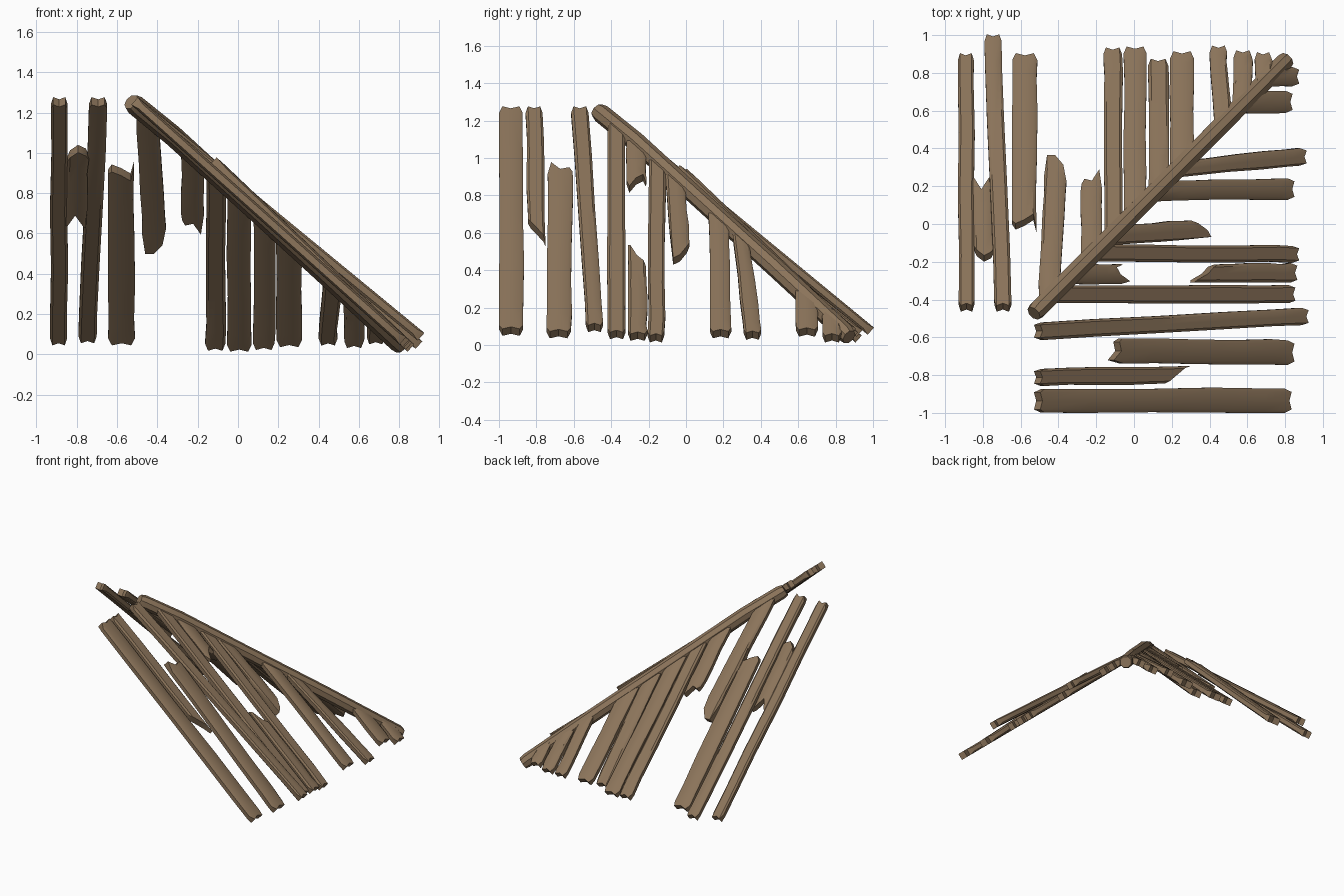
import bpy, bmesh, math, random
from mathutils import Vector

if "Cube" in bpy.data.objects:
    bpy.data.objects.remove(bpy.data.objects["Cube"])

random.seed(4)
SLOPE = 0.894
ANG = math.atan(SLOPE)
THICK = 0.05
HIP = 0.06                                   # hip line in plan: y = x + HIP
COLS = (-1, -0.72, 0, 0.72, 1)               # columns across a board
DEPTH = (0.6, 1, 1, 1, 0.6)                  # rounded board edges
CLEAN = (0.03, 0, 0.012, 0, 0.03)            # sawn end, softly worn

wood = bpy.data.materials.new("weathered brown wood")
wood.diffuse_color = (0.26, 0.175, 0.103, 1)
wood.use_nodes = True
wood.node_tree.nodes["Principled BSDF"].inputs["Base Color"].default_value = wood.diffuse_color


def finish(bm, name):
    bmesh.ops.recalc_face_normals(bm, faces=bm.faces)
    me = bpy.data.meshes.new(name)
    bm.to_mesh(me)
    bm.free()
    me.materials.append(wood)
    ob = bpy.data.objects.new(name, me)
    bpy.context.collection.objects.link(ob)
    bpy.context.view_layer.objects.active = ob
    ob.select_set(True)
    bpy.ops.object.shade_smooth_by_angle(angle=math.radians(35))
    ob.select_set(False)


def loft(bm, rings):
    n = len(rings[0])
    for a, b in zip(rings, rings[1:]):
        for i in range(n):
            bm.faces.new((a[i], a[(i + 1) % n], b[(i + 1) % n], b[i]))


def board(side, name, s0, s1, c0, c1, w, lift0=0, lift1=0, top=CLEAN, low=CLEAN):
    """Board running down a roof slope: s along the run, c across it.
    s0=None mitres the top against the hip beam."""
    start = -0.51 if side == "x" else -0.445
    sign = -1 if side == "x" else 1
    bm = bmesh.new()
    rings = []
    for t in (0, 0.2, 0.45, 0.7, 0.9, 1):
        wid = w * (1 + random.uniform(-0.04, 0.04)) / 2
        wob = random.uniform(-0.003, 0.003)
        up, down = [], []
        for u, d, a, b in zip(COLS, DEPTH, top, low):
            if s0 is None:
                sa = c0 + u * w / 2 + sign * HIP
            else:
                sa = s0 + 0.017 + a
            sb = s1 - 0.017 - b
            s = sa + (sb - sa) * t
            c = c0 + (c1 - c0) * t + u * wid + wob
            z = 1.255 - SLOPE * (s - start) + lift0 + (lift1 - lift0) * t
            for k, row in ((1, up), (-1, down)):
                h = k * d * THICK / 2
                p, q = s + h * math.sin(ANG), z + h * math.cos(ANG)
                row.append(bm.verts.new((p, c, q) if side == "x" else (c, p, q)))
        rings.append(up + down[::-1])
    loft(bm, rings)
    for r in (rings[0], rings[-1]):          # jagged end caps
        for i in range(4):
            bm.faces.new((r[i], r[i + 1], r[8 - i], r[9 - i]))
    finish(bm, name)


# Boards on the slope falling towards +x
X = [
    dict(s0=-0.53, s1=0.835, c0=-0.934, c1=-0.934, w=0.128),
    dict(s0=-0.53, s1=0.31, c0=-0.81, c1=-0.80, w=0.093, low=(0.14, 0.12, 0.08, 0.04, 0)),
    dict(s0=-0.14, s1=0.85, c0=-0.67, c1=-0.68, w=0.13, lift0=0.05, top=(0.06, 0, 0.04, 0.03, 0.05)),
    dict(s0=-0.53, s1=0.925, c0=-0.568, c1=-0.487, w=0.09, lift1=0.10),
    dict(s0=None, s1=0.855, c0=-0.373, c1=-0.37, w=0.095),
    dict(s0=None, s1=-0.02, c0=-0.265, c1=-0.265, w=0.105, low=(0.04, 0, 0.05, 0.07, 0.03)),
    dict(s0=0.29, s1=0.865, c0=-0.262, c1=-0.26, w=0.10, top=(0, 0.01, 0.07, 0.1, 0.13)),
    dict(s0=None, s1=0.875, c0=-0.155, c1=-0.158, w=0.09),
    dict(s0=None, s1=0.43, c0=-0.06, c1=-0.03, w=0.105, low=(0.15, 0.02, 0.04, 0.09, 0.12)),
    dict(s0=None, s1=0.85, c0=0.175, c1=0.185, w=0.11),
    dict(s0=None, s1=0.915, c0=0.29, c1=0.357, w=0.095, lift1=0.05),
    dict(s0=None, s1=0.84, c0=0.645, c1=0.645, w=0.115),
    dict(s0=None, s1=0.875, c0=0.775, c1=0.78, w=0.1),
]
# Boards on the slope falling towards +y
Y = [
    dict(s0=-0.465, s1=0.905, c0=-0.888, c1=-0.888, w=0.082),
    dict(s0=-0.20, s1=0.265, c0=-0.795, c1=-0.805, w=0.105, top=(0.06, 0.03, 0, 0.02, 0.05),
         low=(0.02, 0.02, 0.08, 0.02, 0)),
    dict(s0=-0.465, s1=1.005, c0=-0.692, c1=-0.748, w=0.088, lift1=0.10),
    dict(s0=-0.06, s1=0.905, c0=-0.58, c1=-0.578, w=0.13, lift0=0.055, top=(0.05, 0.03, 0.05, 0.08, 0)),
    dict(s0=None, s1=0.385, c0=-0.45, c1=-0.415, w=0.115, lift1=-0.03, low=(0.13, 0.02, 0.02, 0.07, 0.15)),
    dict(s0=None, s1=0.29, c0=-0.225, c1=-0.225, w=0.11, low=(0.07, 0.05, 0.06, 0, 0.1)),
    dict(s0=None, s1=0.935, c0=-0.11, c1=-0.11, w=0.098),
    dict(s0=None, s1=0.94, c0=0.005, c1=0.005, w=0.118),
    dict(s0=None, s1=0.875, c0=0.13, c1=0.13, w=0.108, lift1=-0.05),
    dict(s0=None, s1=0.915, c0=0.255, c1=0.255, w=0.125),
    dict(s0=None, s1=0.945, c0=0.47, c1=0.445, w=0.09, lift1=0.035),
    dict(s0=None, s1=0.92, c0=0.575, c1=0.575, w=0.1),
    dict(s0=None, s1=0.91, c0=0.685, c1=0.685, w=0.09, lift1=0.01),
]
for side, rows in (("x", X), ("y", Y)):
    for i, kw in enumerate(rows, 1):
        board(side, f"roof_board_{side}_{i:02d}", **kw)

# Hip beam along the ridge between the two slopes
a, b = Vector((-0.53, -0.473, 1.253)), Vector((0.81, 0.872, 0.043))
d = (b - a).normalized()
side = d.cross(Vector((0, 0, 1))).normalized()
up = side.cross(d)
bm = bmesh.new()
rings = []
for t, r, lift in ((0, 0.042, 0), (0.015, 0.051, 0.002), (0.15, 0.052, 0.016), (0.4, 0.05, 0.014),
                   (0.7, 0.051, 0.012), (0.985, 0.05, 0.003), (1, 0.042, 0)):
    c = a.lerp(b, t) + up * lift
    rings.append([bm.verts.new(c + r * (side * math.cos(k) + up * math.sin(k)))
                  for k in (math.tau * (j + 0.5) / 8 for j in range(8))])
loft(bm, rings)
bm.faces.new(rings[0])
bm.faces.new(rings[-1])
finish(bm, "hip_beam")
